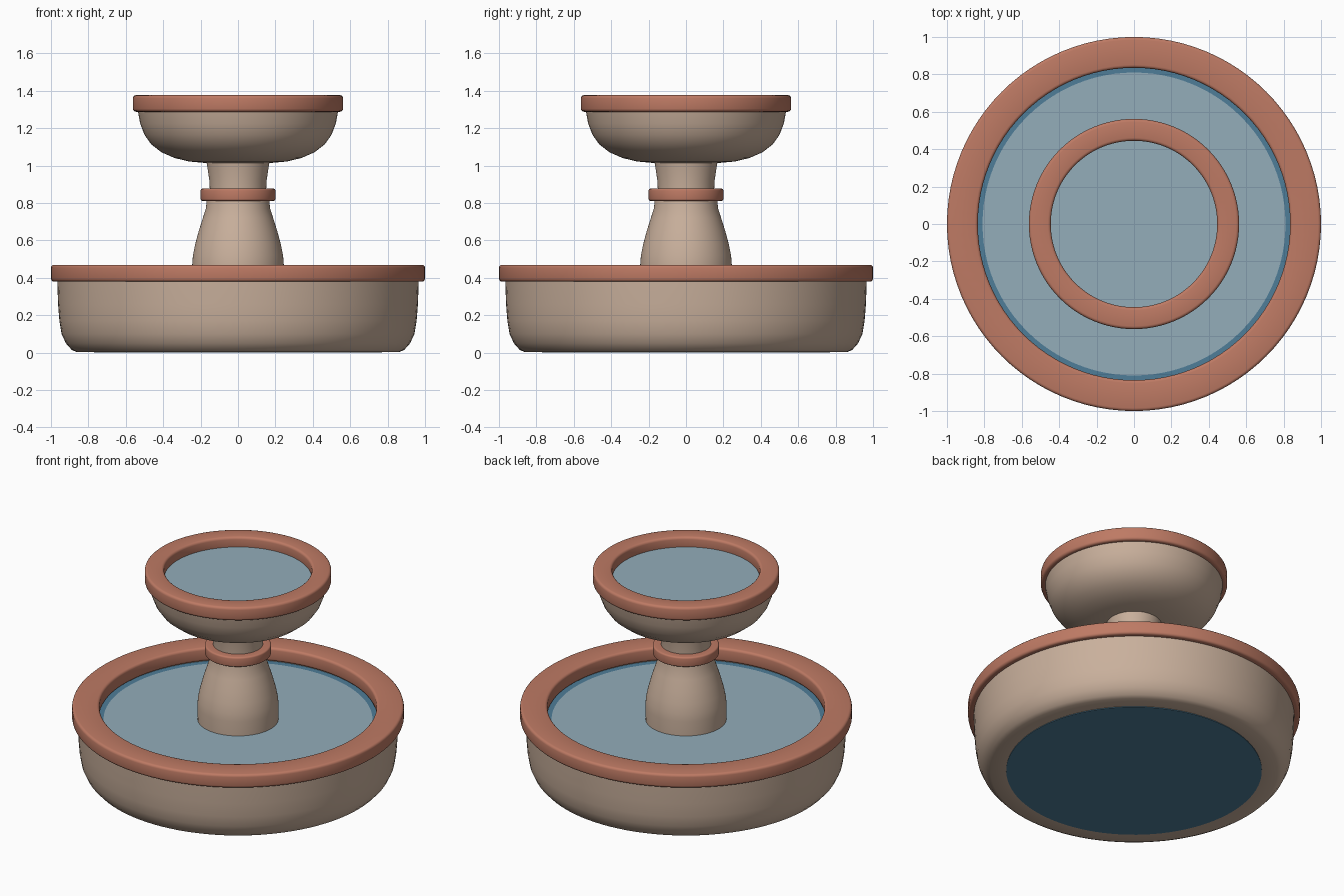
import bpy, bmesh, math

if "Cube" in bpy.data.objects:
    bpy.data.objects.remove(bpy.data.objects["Cube"])

SEG = 96


def material(name, rgb):
    m = bpy.data.materials.new(name)
    lin = [(c / 255 / 12.92) if c < 11 else ((c / 255 + 0.055) / 1.055) ** 2.4 for c in rgb]
    m.diffuse_color = (*lin, 1)
    m.use_nodes = True
    m.node_tree.nodes["Principled BSDF"].inputs["Base Color"].default_value = m.diffuse_color
    return m


STONE = material("tan stone", (201, 176, 156))
TERRACOTTA = material("terracotta", (190, 122, 100))
WATER = material("pale water", (147, 173, 186))
DEEP = material("deep blue", (78, 125, 152))


def lathe(name, profile, mat, closed=False, sharp=40):
    """Spin an (r, z) profile around the z axis."""
    bm = bmesh.new()
    vs = [bm.verts.new((r, 0, z)) for r, z in profile]
    pairs = list(zip(vs, vs[1:])) + ([(vs[-1], vs[0])] if closed else [])
    edges = [bm.edges.new(p) for p in pairs]
    bmesh.ops.spin(bm, geom=vs + edges, axis=(0, 0, 1), cent=(0, 0, 0),
                   angle=2 * math.pi, steps=SEG, use_duplicate=False)
    bmesh.ops.remove_doubles(bm, verts=bm.verts, dist=1e-4)
    bmesh.ops.recalc_face_normals(bm, faces=bm.faces)
    me = bpy.data.meshes.new(name)
    bm.to_mesh(me)
    bm.free()
    ob = bpy.data.objects.new(name, me)
    bpy.context.collection.objects.link(ob)
    me.materials.append(mat)
    bpy.ops.object.select_all(action='DESELECT')
    ob.select_set(True)
    bpy.context.view_layer.objects.active = ob
    bpy.ops.object.shade_smooth_by_angle(angle=math.radians(sharp))
    return ob


def ring(name, r0, r1, z0, z1, b):
    """Square-section ring with rounded corners of radius b."""
    prof = []
    for cx, cz, a0 in ((r1 - b, z1 - b, 0), (r0 + b, z1 - b, 90),
                       (r0 + b, z0 + b, 180), (r1 - b, z0 + b, 270)):
        for k in range(4):
            a = math.radians(a0 + 30 * k)
            prof.append((cx + b * math.cos(a), cz + b * math.sin(a)))
    return lathe(name, prof, TERRACOTTA, closed=True)


def disc(name, r, z, mat, depth=0.008):
    return lathe(name, [(0, z - depth), (r, z - depth), (r, z), (0, z)], mat)


# Lower basin: outer wall, rim, underside and water
lathe("lower_basin", [(0, 0.006), (0.77, 0.004), (0.865, 0.004), (0.89, 0.016), (0.92, 0.05),
                      (0.943, 0.10), (0.955, 0.17), (0.962, 0.26), (0.967, 0.40),
                      (0.86, 0.40), (0.85, 0.34), (0, 0.34)], STONE)
ring("lower_rim", 0.835, 1.0, 0.38, 0.47, 0.016)
disc("basin_underside", 0.77, 0.006, DEEP, 0.006)
disc("lower_water", 0.81, 0.376, WATER)
lathe("lower_water_edge", [(0.81, 0.368), (0.85, 0.368), (0.85, 0.376), (0.81, 0.376)],
      DEEP, closed=True)

# Pedestal with collar and neck
lathe("pedestal", [(0, 0.36), (0.243, 0.36), (0.245, 0.47), (0.241, 0.52), (0.229, 0.58),
                   (0.21, 0.65), (0.188, 0.72), (0.172, 0.77), (0.165, 0.83), (0, 0.83)], STONE)
ring("collar", 0.12, 0.2, 0.812, 0.877, 0.01)
lathe("neck", [(0, 0.86), (0.15, 0.86), (0.153, 0.92), (0.162, 0.98), (0.17, 1.03), (0, 1.03)],
      STONE)

# Upper bowl, rim and water
lathe("upper_bowl", [(0, 1.012), (0.17, 1.014), (0.26, 1.022), (0.34, 1.041), (0.41, 1.072),
                     (0.465, 1.115), (0.50, 1.165), (0.523, 1.225), (0.537, 1.30),
                     (0.46, 1.30), (0.45, 1.28), (0, 1.28)], STONE)
ring("upper_rim", 0.445, 0.562, 1.288, 1.377, 0.016)
disc("upper_water", 0.455, 1.312, WATER)
